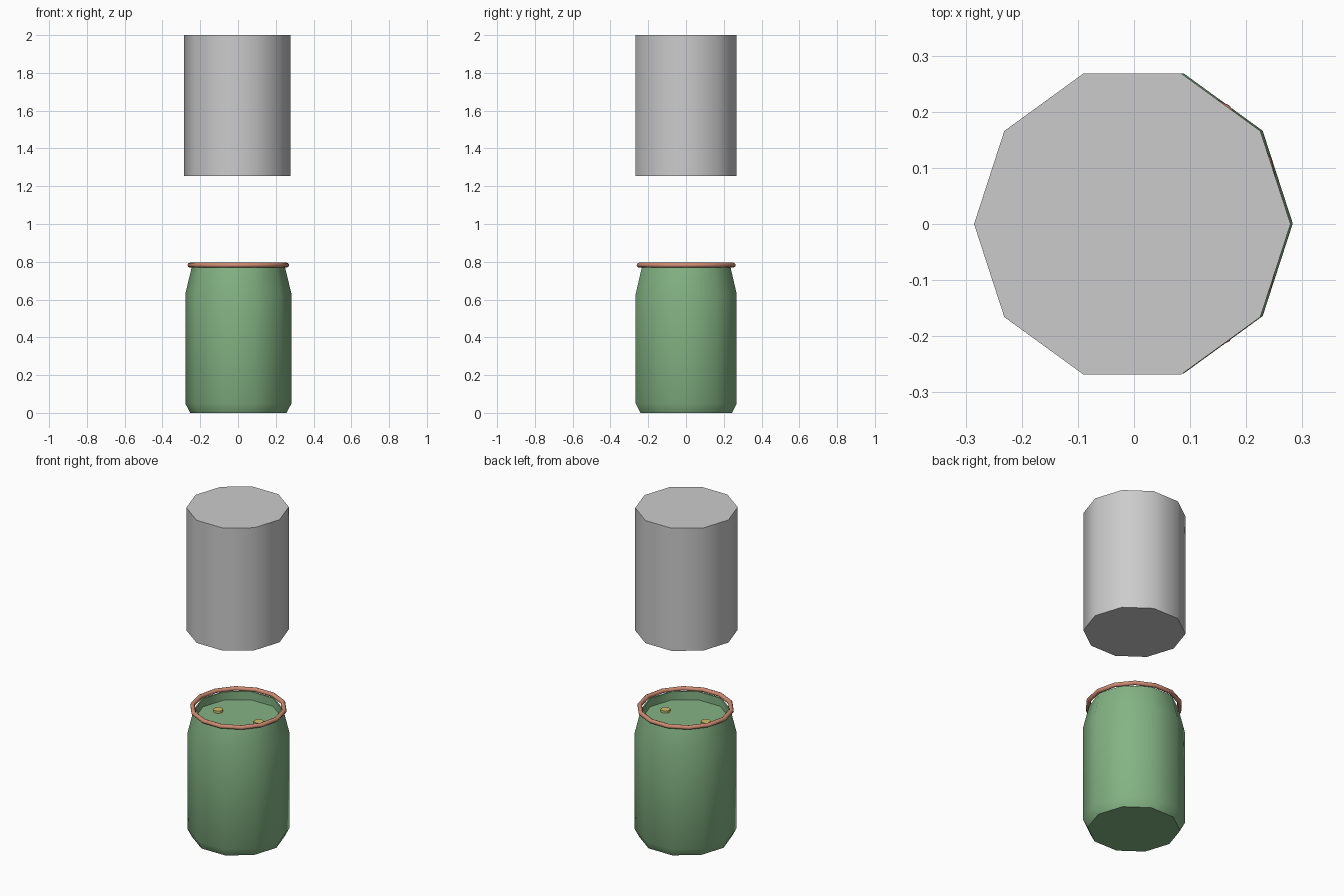
import bpy, bmesh
from math import cos, sin, tau, radians

if "Cube" in bpy.data.objects:
    bpy.data.objects.remove(bpy.data.objects["Cube"])


def colour(name, rgb):
    m = bpy.data.materials.new(name)
    m.diffuse_color = (*rgb, 1)
    m.use_nodes = True
    m.node_tree.nodes["Principled BSDF"].inputs["Base Color"].default_value = m.diffuse_color
    return m


def lathe(name, profile, sides, centre=(0, 0), mat=None, closed=False):
    """Spin (radius, z) points round z; open profiles get end caps."""
    bm = bmesh.new()
    rings = [[bm.verts.new((r * cos(tau * i / sides), r * sin(tau * i / sides), z))
              for i in range(sides)] for r, z in profile]
    pairs = list(zip(rings, rings[1:]))
    if closed:
        pairs.append((rings[-1], rings[0]))
    for a, b in pairs:
        for i in range(sides):
            j = (i + 1) % sides
            bm.faces.new((a[i], a[j], b[j], b[i]))
    if not closed:
        bm.faces.new(rings[0][::-1])
        bm.faces.new(rings[-1])
    bmesh.ops.recalc_face_normals(bm, faces=bm.faces)
    me = bpy.data.meshes.new(name)
    bm.to_mesh(me)
    bm.free()
    ob = bpy.data.objects.new(name, me)
    ob.location = (*centre, 0)
    bpy.context.collection.objects.link(ob)
    if mat:
        me.materials.append(mat)
    bpy.ops.object.select_all(action='DESELECT')
    ob.select_set(True)
    bpy.context.view_layer.objects.active = ob
    bpy.ops.object.shade_smooth_by_angle(angle=radians(50))
    return ob


green = colour("green", (0.23, 0.45, 0.23))
copper = colour("copper", (0.62, 0.26, 0.17))
yellow = colour("yellow", (0.65, 0.52, 0.15))
can_centre = (0.002, 0.001)

# Plain cylinder floating above
lathe("upper_cylinder", [(0.282, 1.255), (0.282, 2.0)], 10, (-0.003, 0))

# Can body with tapered foot and shoulder, and a recessed lid
lathe("can_body", [(0.255, 0), (0.281, 0.05), (0.281, 0.63), (0.246, 0.775),
                   (0.238, 0.775), (0.238, 0.725)], 10, can_centre, green)

# Rolled rim
rim = [(0.256 + 0.013 * cos(tau * k / 8), 0.782 + 0.013 * sin(tau * k / 8))
       for k in range(8)]
lathe("can_rim", rim, 14, can_centre, copper, closed=True)

# Two studs on the lid
for side, x in (("left", -0.136), ("right", 0.136)):
    lathe("lid_stud_" + side, [(0.027, 0.72), (0.027, 0.738)], 10,
          (x + can_centre[0], can_centre[1]), yellow)
